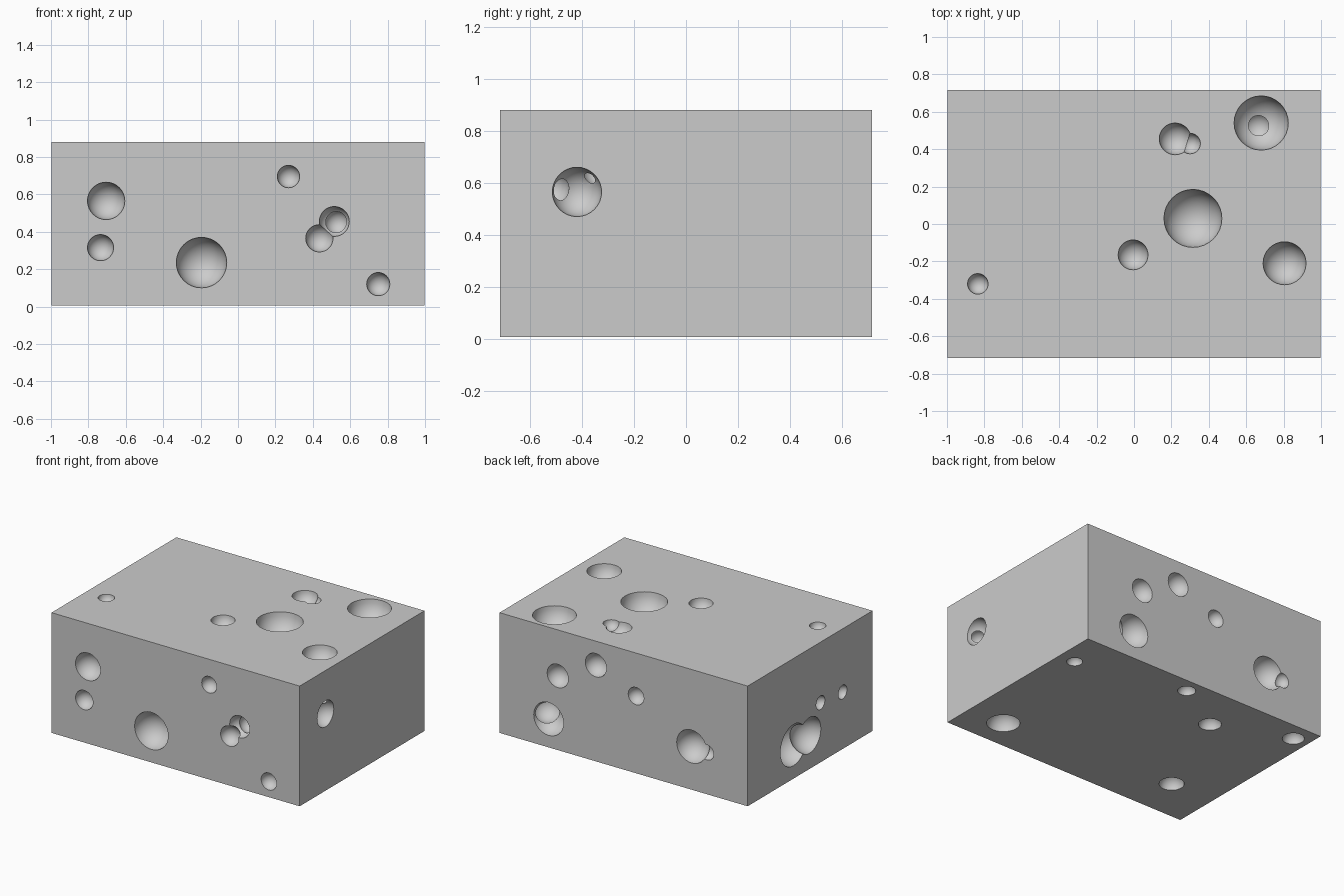
import bpy
import bmesh
from mathutils import Matrix, Vector

cube = bpy.data.objects.get("Cube")
if cube:
    bpy.data.objects.remove(cube)

HX, HY, LOW, TOP = 0.998, 0.717, 0.006, 0.88

grey = bpy.data.materials.new("plain_grey")
grey.use_nodes = True
colour = (0.6, 0.6, 0.6, 1)
grey.diffuse_color = colour
grey.node_tree.nodes["Principled BSDF"].inputs["Base Color"].default_value = colour

# Round holes on each side: two positions on that side, then the radius
top = [(-.835, -.32, .055), (-.005, -.165, .08), (.315, .03, .155), (.22, .455, .085),
       (.3, .43, .055), (.68, .54, .145), (.805, -.21, .115)]
front = [(-.705, .565, .1), (-.735, .315, .07), (-.195, .235, .135), (.27, .695, .06),
         (.515, .455, .08), (.435, .365, .073), (.75, .12, .062)]
back = [(.53, .545, .085), (.223, .705, .085), (-.1, .567, .063), (.603, .213, .12),
        (-.547, .32, .12), (-.67, .31, .055)]
bottom = [(.87, .43, .053), (.71, -.49, .11), (.06, .61, .06), (-.34, .37, .076),
          (-.88, .58, .073), (-.65, -.39, .083)]
left = [(-.42, .565, .095)]
right = [(-.12, .44, .05), (-.374, .42, .05), (.19, .25, .15), (.006, .25, .13)]

# Deeper bubbles opening into the holes above
holes = [(Vector(p), r) for p, r in [
    ((.66, .52, .69), .08), ((.53, -.63, .45), .065), ((-.65, -.36, .1), .06),
    ((.9, -.52, .58), .07), ((.91, -.34, .65), .06), ((.7, .6, .22), .1)]]
holes += [(Vector((a, b, TOP)), r) for a, b, r in top]
holes += [(Vector((a, b, LOW)), r) for a, b, r in bottom]
holes += [(Vector((a, -HY, b)), r) for a, b, r in front]
holes += [(Vector((a, HY, b)), r) for a, b, r in back]
holes += [(Vector((HX, a, b)), r) for a, b, r in left]
holes += [(Vector((-HX, a, b)), r) for a, b, r in right]


def make_object(name, bm):
    mesh = bpy.data.meshes.new(name)
    bm.to_mesh(mesh)
    bm.free()
    mesh.materials.append(grey)
    obj = bpy.data.objects.new(name, mesh)
    bpy.context.scene.collection.objects.link(obj)
    return obj


# Solid block
bm = bmesh.new()
bmesh.ops.create_cube(bm, size=1, matrix=Matrix.Translation((0, 0, (LOW + TOP) / 2))
                      @ Matrix.Diagonal((2 * HX, 2 * HY, TOP - LOW, 1)))
block = make_object("cheese_block", bm)

# All bubbles as one cutter
bm = bmesh.new()
for centre, radius in holes:
    bmesh.ops.create_uvsphere(bm, u_segments=32, v_segments=16, radius=radius,
                              matrix=Matrix.Translation(centre))
cutter = make_object("bubble_cutter", bm)
cutter.hide_render = True

# Carve the holes, then smooth the bubbles while keeping the rims sharp
bpy.ops.object.select_all(action='DESELECT')
block.select_set(True)
bpy.context.view_layer.objects.active = block
cut = block.modifiers.new("holes", 'BOOLEAN')
cut.operation = 'DIFFERENCE'
cut.solver = 'EXACT'
cut.use_self = True
cut.object = cutter
bpy.ops.object.modifier_apply(modifier=cut.name)
bpy.data.objects.remove(cutter)
bpy.ops.object.shade_smooth_by_angle(angle=0.6)
